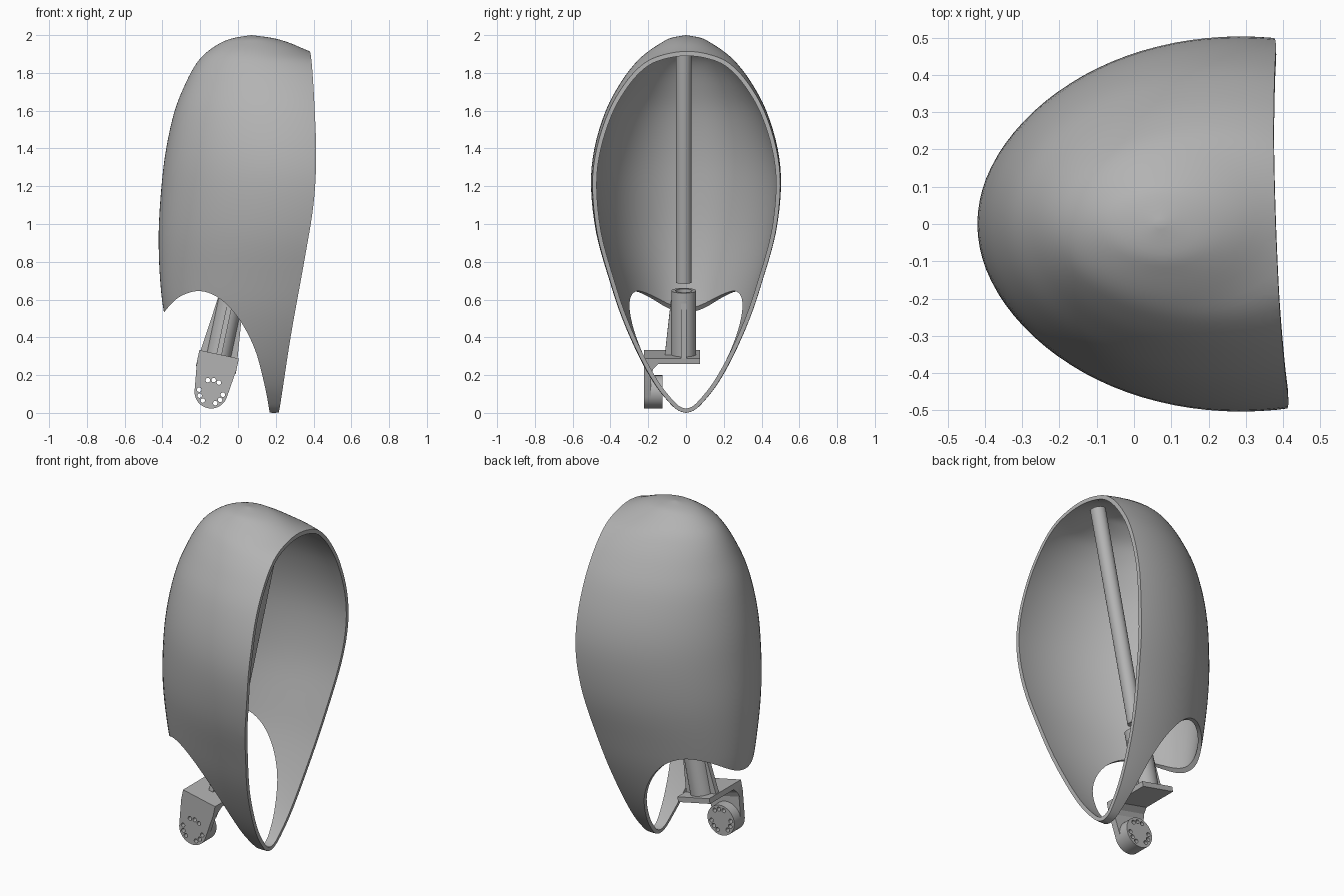
import bpy, bmesh, math
from mathutils import Matrix, Vector

if "Cube" in bpy.data.objects:
    bpy.data.objects.remove(bpy.data.objects["Cube"])

GREY = (0.45, 0.45, 0.45, 1)
mat = bpy.data.materials.new("plain grey")
mat.use_nodes = True
mat.diffuse_color = GREY
mat.node_tree.nodes["Principled BSDF"].inputs["Base Color"].default_value = GREY

# Frame of the tilted bracket and rod
FRAME = Matrix.Translation((-0.1, -0.012, 0.31)) @ Matrix.Rotation(math.radians(12), 4, 'Y')


def make(name, bm, matrix=None):
    bmesh.ops.recalc_face_normals(bm, faces=bm.faces)
    if matrix:
        bm.transform(matrix)
    mesh = bpy.data.meshes.new(name)
    bm.to_mesh(mesh)
    bm.free()
    mesh.materials.append(mat)
    ob = bpy.data.objects.new(name, mesh)
    bpy.context.collection.objects.link(ob)
    return ob


def spline(points, steps):
    """Smooth curve through points of any dimension."""
    pts = [Vector(p) for p in points]
    out = []
    for i in range(len(pts) - 1):
        p0, p1, p2 = pts[max(i - 1, 0)], pts[i], pts[i + 1]
        p3 = pts[min(i + 2, len(pts) - 1)]
        for s in range(steps):
            t = s / steps
            out.append(p1 + (p2 - p0) * (t / 2)
                       + (p0 * 2 - p1 * 5 + p2 * 4 - p3) * (t * t / 2)
                       + (p1 * 3 - p0 - p2 * 3 + p3) * (t ** 3 / 2))
    return out + [pts[-1]]


def prism(outline, y0, y1, skew=0.0):
    """Outline in x and z, extruded along y."""
    bm = bmesh.new()
    ends = [[bm.verts.new((x + skew * y, y, z)) for x, z in outline] for y in (y0, y1)]
    for ring in ends:
        bm.faces.new(ring)
    n = len(outline)
    for i in range(n):
        j = (i + 1) % n
        bm.faces.new((ends[0][i], ends[0][j], ends[1][j], ends[1][i]))
    return bm


def rod(radius, length, centre, axis='Z', sides=40, bm=None):
    bm = bm or bmesh.new()
    m = Matrix.Translation(centre)
    if axis == 'Y':
        m = m @ Matrix.Rotation(math.pi / 2, 4, 'X')
    bmesh.ops.create_cone(bm, cap_ends=True, segments=sides, radius1=radius,
                          radius2=radius, depth=length, matrix=m)
    return bm


def bake(ob):
    """Apply the modifiers of an object."""
    graph = bpy.context.evaluated_depsgraph_get()
    graph.update()
    mesh = bpy.data.meshes.new_from_object(ob.evaluated_get(graph))
    ob.modifiers.clear()
    ob.data = mesh


def cut(ob, cutters):
    for c in cutters:
        c.hide_render = True
        mod = ob.modifiers.new("cut", 'BOOLEAN')
        mod.operation, mod.solver, mod.object = 'DIFFERENCE', 'EXACT', c
    bake(ob)
    for c in cutters:
        bpy.data.objects.remove(c)


def smooth(ob, angle=35):
    bpy.ops.object.select_all(action='DESELECT')
    ob.select_set(True)
    bpy.context.view_layer.objects.active = ob
    bpy.ops.object.shade_smooth_by_angle(angle=math.radians(angle))


# Egg-shaped shell: height, back x, front x, half width
SECTIONS = [
    (2, .07, .07, 0), (1.985, -.02, .18, .08), (1.96, -.09, .27, .13),
    (1.91, -.165, .39, .205), (1.85, -.22, .56, .27), (1.75, -.275, .7, .345),
    (1.6, -.335, .82, .425), (1.4, -.38, .92, .485), (1.2, -.405, .98, .503),
    (.95, -.42, .98, .475), (.7, -.412, .92, .405), (.5, -.385, .83, .338),
    (.3, -.32, .68, .25), (.15, -.2, .55, .165), (.05, -.05, .42, .085),
    (.012, .06, .32, .04), (0, .19, .19, 0)]
SIDES = 96
bm = bmesh.new()
rings = []
rows = spline(SECTIONS, 4)
for z, back, front, half in rows[1:-1]:
    mid, a = (back + front) / 2, (front - back) / 2
    rings.append([bm.verts.new((mid + a * math.cos(k * math.tau / SIDES),
                                half * math.sin(k * math.tau / SIDES), z))
                  for k in range(SIDES)])
tips = [bm.verts.new((r[1], 0, r[0])) for r in (rows[0], rows[-1])]
for k in range(SIDES):
    j = (k + 1) % SIDES
    bm.faces.new((tips[0], rings[0][k], rings[0][j]))
    bm.faces.new((tips[1], rings[-1][j], rings[-1][k]))
    for r, s in zip(rings, rings[1:]):
        bm.faces.new((r[k], s[k], s[j], r[j]))
shell = make("shell", bm)
solid = shell.modifiers.new("wall", 'SOLIDIFY')
solid.thickness, solid.offset = 0.022, -1
bake(shell)

# Openings: the large side mouth and the scooped underside
mouth = spline([(.37, 2.1), (.38, 1.91), (.392, 1.6), (.397, 1.35), (.382, 1.1),
                (.335, .8), (.268, .4), (.215, 0), (.2, -.1)], 5)
mouth = [tuple(p) for p in mouth] + [(1.5, -.1), (1.5, 2.1)]
scoop = spline([(-.47, .43), (-.39, .535), (-.31, .614), (-.2, .645), (-.09, .6),
                (.01, .49), (.09, .335), (.14, .15), (.168, 0), (.18, -.1)], 5)
scoop = [tuple(p) for p in scoop] + [(-.8, -.1), (-.8, .43)]
cut(shell, [make("mouth_cutter", prism(mouth, -1, 1, -.035)),
            make("scoop_cutter", prism(scoop, -1, 1))])
smooth(shell)

# Long inner rod
smooth(make("support_rod", rod(.042, 1.26, (0, 0, 1.02)), FRAME))

# Socket post with a blind hole
post = make("socket_post", rod(.066, .345, (0, 0, .1725)), FRAME)
cut(post, [make("socket_cutter", rod(.044, .6, (0, 0, .33)), FRAME)])
smooth(post)

# Gussets around the post
gusset = [(.05, 0), (.1, 0), (.068, .29), (.05, .29)]
for name, turn in (("back", 180), ("front", 0), ("side", -90)):
    make(name + "_gusset", prism(gusset, -.014, .014),
         FRAME @ Matrix.Rotation(math.radians(turn), 4, 'Z'))

# Bracket plate, hanging lug and the fillet between them
W = .107
make("bracket_plate", prism([(-W, -.03), (W, -.03), (W, 0), (-W, 0)], -.21, .087), FRAME)
fillet = [(-.172, -.03), (-.172, -.085), (-.162, -.058), (-.135, -.03)]
make("bracket_fillet", prism(fillet, -W, W), FRAME @ Matrix.Rotation(math.pi / 2, 4, 'Z'))

HUB_Z, HUB_R = -.203, .088
arc = [math.radians(-5 - i * 170 / 24) for i in range(25)]
outline = [(-W, -.03), (W, -.03), (W, -.06)]
outline += [(HUB_R * math.cos(t), HUB_Z + HUB_R * math.sin(t)) for t in arc] + [(-W, -.06)]
lug = make("bracket_lug", prism(outline, -.21, -.172), FRAME)
hub = make("hub_disc", rod(HUB_R, .06, (0, -.142, HUB_Z), 'Y', 48), FRAME)

# Three groups of three bolt holes
for part in (lug, hub):
    drill = bmesh.new()
    for group in (90, 210, 330):
        for step in (-28, 0, 28):
            t = math.radians(group + step)
            rod(.012, .4, (.064 * math.cos(t), -.16, HUB_Z + .064 * math.sin(t)), 'Y', 16, drill)
    cut(part, [make("hole_cutter", drill, FRAME)])
    smooth(part)
